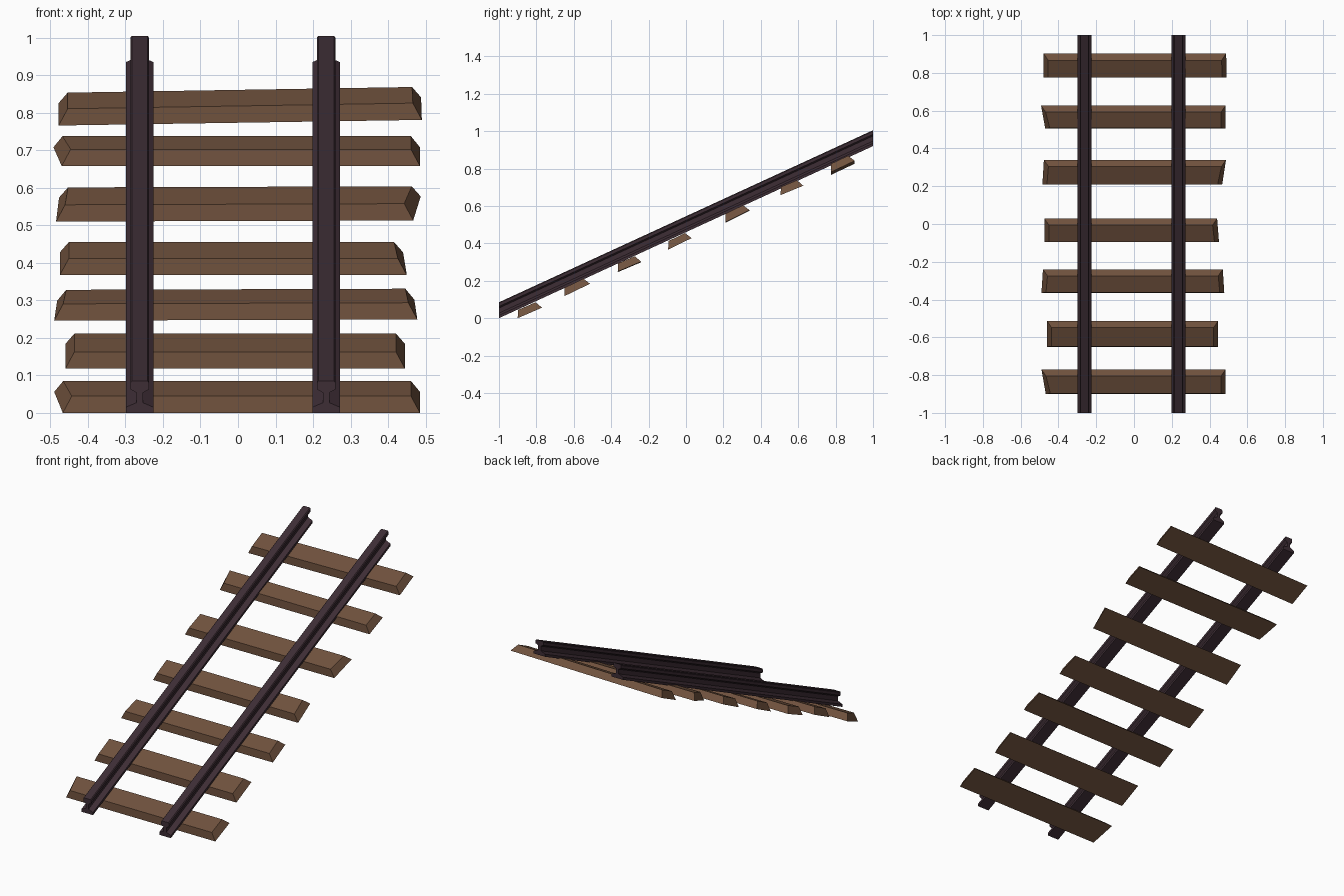
import bpy
import bmesh
from mathutils import Vector

cube = bpy.data.objects.get("Cube")
if cube:
    bpy.data.objects.remove(cube, do_unlink=True)


def make_material(name, rgb):
    mat = bpy.data.materials.new(name)
    mat.use_nodes = True
    color = (*rgb, 1.0)
    mat.diffuse_color = color
    bsdf = mat.node_tree.nodes["Principled BSDF"]
    bsdf.inputs["Base Color"].default_value = color
    bsdf.inputs["Roughness"].default_value = 0.8
    return mat


wood = make_material("brown wood", (0.16, 0.083, 0.047))
iron = make_material("dark iron", (0.048, 0.027, 0.036))


def loft(name, start, end, mat):
    """Solid between two matching outlines, with capped ends."""
    bm = bmesh.new()
    a = [bm.verts.new(p) for p in start]
    b = [bm.verts.new(p) for p in end]
    count = len(a)
    for i in range(count):
        j = (i + 1) % count
        bm.faces.new((a[i], a[j], b[j], b[i]))
    bm.faces.new(a)
    bm.faces.new(b)
    bmesh.ops.recalc_face_normals(bm, faces=bm.faces)
    mesh = bpy.data.meshes.new(name)
    bm.to_mesh(mesh)
    bm.free()
    mesh.materials.append(mat)
    obj = bpy.data.objects.new(name, mesh)
    bpy.context.collection.objects.link(obj)
    return obj


# Rails: flat-bottomed section swept up the slope, ends cut upright
RISE = 0.92
half = [(0.037, 0), (0.037, 0.015), (0.009, 0.027), (0.009, 0.054),
        (0.025, 0.063), (0.025, 0.08), (0.021, 0.085)]
section = half + [(-x, z) for x, z in reversed(half)]
for name, cx in (("right_rail", -0.262), ("left_rail", 0.235)):
    loft(name,
         [(cx + x, -1, z) for x, z in section],
         [(cx + x, 1, z + RISE) for x, z in section], iron)


# Sleepers: bevelled planks, each slightly skewed
def sleeper(name, y0, y1, z0, climb, left, right, roll=0.0):
    t = Vector((0, y1 - y0, climb))
    width = t.length
    t.normalize()
    n = Vector((0, -t.z, t.y))
    ends = []
    for (front, back), tilt in ((left, 0.0), (right, roll)):
        inward = 0.024 if front < 0 else -0.024
        base = Vector((0, y0, z0 + tilt))
        outline = []
        for x, along, up in ((front, 0, 0), (back, width, 0),
                             (back + inward, width - 0.02, 0.04),
                             (front + inward, 0.02, 0.04)):
            outline.append(base + t * along + n * up + Vector((x, 0, 0)))
        ends.append(outline)
    loft(name, ends[0], ends[1], wood)


# front y, back y, front z, climb, (front, back) x at each end, roll
planks = [
    (-0.90, -0.77, 0.0, 0.056, (-0.467, -0.49), (0.485, 0.485), 0),
    (-0.65, -0.513, 0.118, 0.066, (-0.46, -0.46), (0.445, 0.445), 0),
    (-0.365, -0.24, 0.246, 0.053, (-0.49, -0.482), (0.478, 0.47), 0.003),
    (-0.095, 0.03, 0.367, 0.061, (-0.475, -0.475), (0.45, 0.44), 0),
    (0.21, 0.34, 0.51, 0.064, (-0.485, -0.477), (0.467, 0.487), 0.003),
    (0.505, 0.627, 0.658, 0.05, (-0.47, -0.492), (0.485, 0.485), 0),
    (0.775, 0.902, 0.766, 0.06, (-0.478, -0.478), (0.49, 0.488), 0.015),
]
for i, plank in enumerate(planks):
    sleeper(f"sleeper_{i + 1}", *plank)
